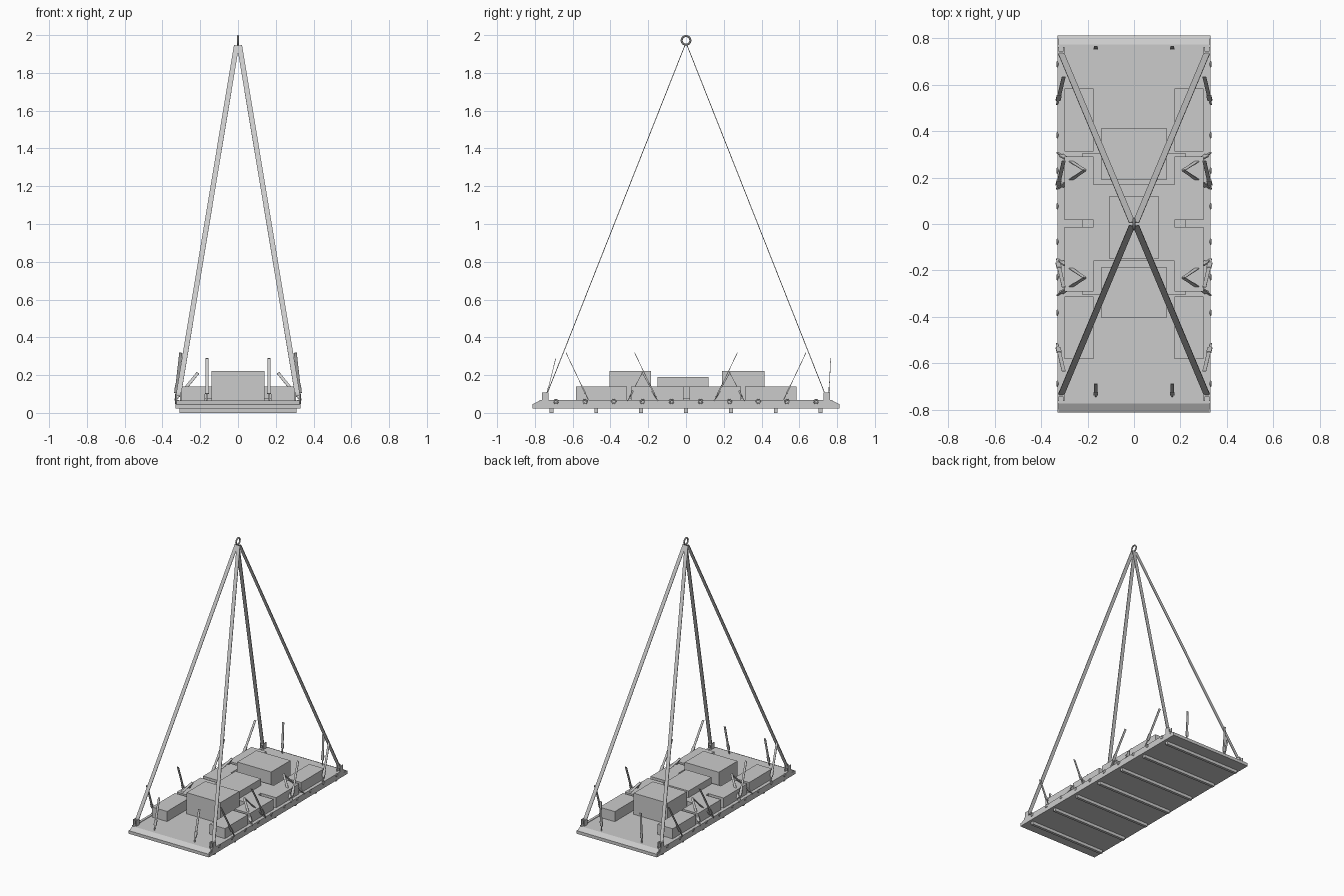
import bpy, bmesh, math
from mathutils import Vector, Matrix

if "Cube" in bpy.data.objects:
    bpy.data.objects.remove(bpy.data.objects["Cube"])


def finish(name, bm):
    bmesh.ops.recalc_face_normals(bm, faces=bm.faces)
    me = bpy.data.meshes.new(name)
    bm.to_mesh(me)
    bm.free()
    ob = bpy.data.objects.new(name, me)
    bpy.context.collection.objects.link(ob)
    return ob


def add_box(bm, x0, x1, y0, y1, z0, z1):
    m = Matrix.Translation(((x0 + x1) / 2, (y0 + y1) / 2, (z0 + z1) / 2))
    bmesh.ops.create_cube(bm, size=1, matrix=m @ Matrix.Diagonal((x1 - x0, y1 - y0, z1 - z0, 1)))


def box(name, *dims):
    bm = bmesh.new()
    add_box(bm, *dims)
    return finish(name, bm)


def add_band(bm, p0, p1, w, t):
    # flat strip from p0 to p1, its width lying as near to x as possible
    p0, p1 = Vector(p0), Vector(p1)
    d = (p1 - p0).normalized()
    u = Vector((1, 0, 0))
    u = (u - d * u.dot(d)).normalized()
    n = d.cross(u)
    m = Matrix((u * w, n * t, p1 - p0)).transposed().to_4x4()
    bmesh.ops.create_cube(bm, size=1, matrix=Matrix.Translation((p0 + p1) / 2) @ m)


def ring(name, loc, major, minor, n=24):
    bpy.ops.mesh.primitive_torus_add(location=loc, rotation=(0, math.pi / 2, 0), major_radius=major,
                                     minor_radius=minor, major_segments=n, minor_segments=8)
    ob = bpy.context.object
    ob.name = name
    bpy.ops.object.shade_smooth_by_angle()
    return ob


# pallet deck: side profile with bevelled ends, pulled across x
profile = [(-.813, .022), (.813, .022), (.813, .045), (.775, .065), (-.775, .065), (-.813, .045)]
bm = bmesh.new()
face = bm.faces.new([bm.verts.new((-.325, y, z)) for y, z in profile])
ext = bmesh.ops.extrude_face_region(bm, geom=[face])
bmesh.ops.translate(bm, vec=(.65, 0, 0), verts=[v for v in ext['geom'] if isinstance(v, bmesh.types.BMVert)])
finish("pallet_deck", bm)

# cross skids under the deck
for i in range(7):
    y = (i - 3) * .2375
    box("cross_skid", -.31, .31, y - .01, y + .01, 0, .024)

# side rails with tie-down rings
for s in (-1, 1):
    a, b = sorted((s * .312, s * .33))
    box("side_rail", a, b, -.775, .775, .04, .069)
    a, b = sorted((s * .324, s * .33))
    box("side_skirt", a, b, -.813, .813, .022, .045)
    for i in range(10):
        ring("tie_down_ring", (s * .33, (i - 4.5) * .153, .06), .0105, .0035, 12)

# cargo boxes along both sides
for s in (-1, 1):
    a, b = sorted((s * .175, s * .30))
    for y0, y1 in ((-.582, -.312), (-.29, -.012), (.018, .29), (.312, .585)):
        box("side_cargo_box", a, b, y0, y1, .065, .14)

# cargo in the middle
box("cargo_mat", -.225, .225, -.305, .305, .065, .075)
box("centre_cargo_base", -.175, .175, -.16, .17, .065, .14)
box("centre_cargo_box", -.105, .105, -.15, .12, .14, .19)
box("front_cargo_box", -.14, .14, -.405, -.185, .065, .222)
box("back_cargo_box", -.14, .14, .19, .415, .065, .222)

# corner brackets and lifting slings
for sx in (-1, 1):
    for sy in (-1, 1):
        bm = bmesh.new()
        for dx in (-.012, .012):
            x = sx * .315 + dx
            add_box(bm, x - .003, x + .003, sy * .745 - .018, sy * .745 + .018, .06, .108)
        add_box(bm, sx * .315 - .015, sx * .315 + .015, sy * .738 - .006, sy * .738 + .006, .09, .102)
        finish("corner_bracket", bm)
        bm = bmesh.new()
        add_band(bm, (sx * .315, sy * .738, .095), (sx * .008, sy * .006, 1.945), .027, .004)
        finish("lifting_sling", bm)
ring("lifting_ring", (0, 0, 1.972), .023, .0055)


def loose_strap(p0, p1):
    # narrow hook, buckle and wide webbing
    p0, p1 = Vector(p0), Vector(p1)
    bm = bmesh.new()
    add_band(bm, p0, p0.lerp(p1, .2), .008, .004)
    add_band(bm, p0.lerp(p1, .16), p0.lerp(p1, .32), .021, .007)
    add_band(bm, p0.lerp(p1, .3), p1, .016, .003)
    finish("loose_strap", bm)


# loose tie-down straps
for sx in (-1, 1):
    loose_strap((sx * .165, -.745, .065), (sx * .165, -.69, .287))
    loose_strap((sx * .165, .755, .065), (sx * .165, .766, .29))
    for sy in (-1, 1):
        loose_strap((sx * .332, sy * .515, .065), (sx * .303, sy * .635, .318))
        loose_strap((sx * .332, sy * .15, .065), (sx * .303, sy * .272, .318))
        for y in (.15, .308):
            loose_strap((sx * .332, sy * y, .065), (sx * .212, sy * .232, .212))
